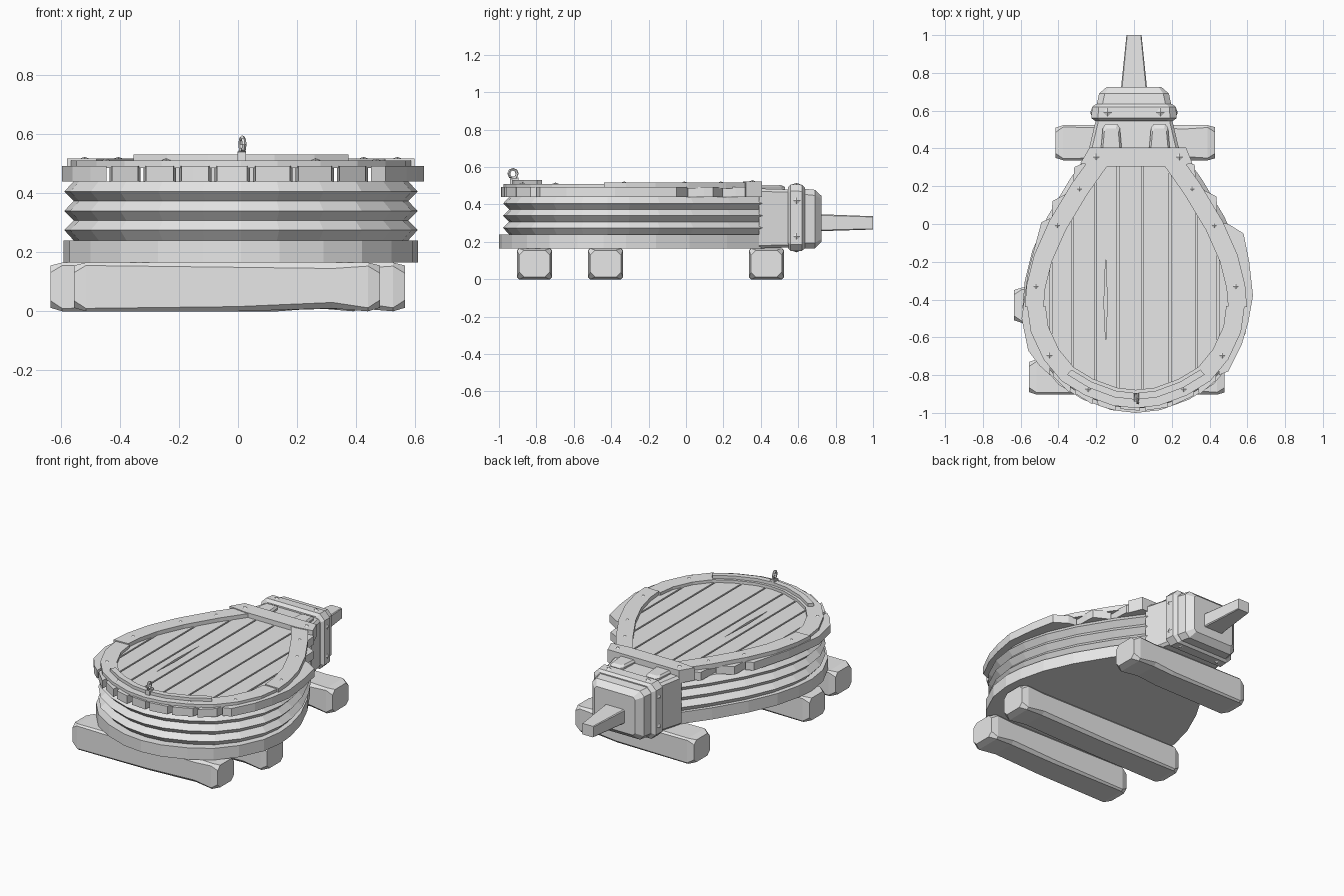
import bpy, bmesh, math, random
from mathutils import Matrix, Vector

if "Cube" in bpy.data.objects:
    bpy.data.objects.remove(bpy.data.objects["Cube"])
random.seed(4)

GREY = bpy.data.materials.new("plain grey")
GREY.use_nodes = True
GREY.diffuse_color = (0.8, 0.8, 0.8, 1)
GREY.node_tree.nodes["Principled BSDF"].inputs["Base Color"].default_value = (0.8, 0.8, 0.8, 1)


def finish(name, bm):
    bmesh.ops.recalc_face_normals(bm, faces=bm.faces)
    me = bpy.data.meshes.new(name)
    bm.to_mesh(me)
    bm.free()
    me.materials.append(GREY)
    ob = bpy.data.objects.new(name, me)
    bpy.context.collection.objects.link(ob)
    return ob


def skin(name, rings):
    """Closed solid through equally long rings of points."""
    bm = bmesh.new()
    vs = [[bm.verts.new(p) for p in r] for r in rings]
    n = len(vs[0])
    for a, b in zip(vs, vs[1:]):
        for i in range(n):
            j = (i + 1) % n
            bm.faces.new((a[i], a[j], b[j], b[i]))
    bm.faces.new(vs[0])
    bm.faces.new(vs[-1])
    return finish(name, bm)


def prism(name, pts, z0, z1):
    return skin(name, [[(x, y, z) for x, y in pts] for z in (z0, z1)])


def loft(name, sections, axis="y", centre=0.0):
    """Chamfered box sections (position, half width, z0, z1, chamfer) along an axis."""
    rings = []
    for t, w, z0, z1, c in sections:
        uv = [(w - c, z0), (w, z0 + c), (w, z1 - c), (w - c, z1),
              (c - w, z1), (-w, z1 - c), (-w, z0 + c), (c - w, z0)]
        rings.append([(centre + u, t, z) if axis == "y" else (t, centre + u, z) for u, z in uv])
    return skin(name, rings)


# Pear-shaped outline: one half, mirrored about the centre line
CX = 0.01
HALF = [(0.22, 0.4), (0.35, 0.22), (0.47, 0.02), (0.55, -0.16), (0.59, -0.32), (0.6, -0.44),
        (0.58, -0.58), (0.51, -0.73), (0.41, -0.85), (0.28, -0.93), (0.13, -0.985), (0, -1.0)]
OUT = HALF + [(-x, y) for x, y in HALF[-2::-1]]


def inset(d, dy=0.0):
    res = []
    for i, (x, y) in enumerate(OUT):
        if i in (0, len(OUT) - 1):
            res.append((CX + x - math.copysign(d * 1.2, x), y + dy))
            continue
        t = (Vector(OUT[i + 1]) - Vector(OUT[i - 1])).normalized()
        res.append((CX + x + t.y * d, y - t.x * d + dy))
    return res


def arc(name, a, b, i0, i1, z0, z1):
    """Strip following the outline between two insets."""
    prism(name, inset(a)[i0:i1 + 1] + inset(b)[i0:i1 + 1][::-1], z0, z1)


# Bottom board and pleated leather
prism("bottom_board", OUT and inset(0), 0.165, 0.24)
pleats = [(0.24, 0.034), (0.275, 0.002), (0.307, 0.034), (0.34, 0.002),
          (0.373, 0.034), (0.405, 0.002), (0.44, 0.034)]
skin("pleated_leather", [[(x, y, z) for x, y in inset(d, 0.02)] for z, d in pleats])


# Top planks with uneven ends poking out under the rim
def edge_y(x, back):
    x = min(abs(x - CX), 0.59)
    side = HALF[:6] if back else HALF[5:]
    for (xa, ya), (xb, yb) in zip(side, side[1:]):
        if min(xa, xb) <= x <= max(xa, xb):
            return ya + (yb - ya) * (x - xa) / (xb - xa)
    return 0.4


SEAMS = [-0.44, -0.325, -0.205, -0.085, 0.045, 0.19, 0.33, 0.445]
Z_PLANK = (0.44, 0.492)
for n, (a, b) in enumerate(zip(SEAMS, SEAMS[1:])):
    a, b = a + 0.005, b - 0.005
    fa, fb = (edge_y(x, False) + random.uniform(-0.006, 0.012) for x in (a, b))
    fa, fb = max(fa, -1), max(fb, -1)
    ya, yb = edge_y(a, True), edge_y(b, True)
    mid, tilt = (ya + yb) / 2, (yb - ya) * 0.15
    ba, bb = mid - tilt, mid + tilt
    right = [(b - 0.009, fb), (b, fb + 0.09), (b, bb - 0.05), (b - 0.004, bb)]
    left = [(a + 0.004, ba), (a, ba - 0.05), (a, fa + 0.09), (a + 0.009, fa)]
    if a < -0.15 < b:  # split plank with a long crack
        m = -0.15
        ends = (m, (fa + fb) / 2), (m, (ba + bb) / 2)
        crack = [(m, -0.62), (0, -0.42), (m, -0.18)]
        for side, s in ((right, 1), (left, -1)):
            cut = [(m, -0.62), (m + s * 0.009, -0.42), (m, -0.18)]
            pts = side + [ends[1]] + cut[::-1] + [ends[0]] if s > 0 else side + [ends[0]] + cut + [ends[1]]
            prism("cracked_plank_half", pts, *Z_PLANK)
    else:
        prism(f"plank_{n + 1}", right + left, *Z_PLANK)
prism("plank_outer_left", [(0.45, 0.01), (0.5, 0.0), (0.58, -0.05), (0.61, -0.2), (0.63, -0.38),
                           (0.605, -0.52), (0.57, -0.64), (0.5, -0.78), (0.45, -0.8)], *Z_PLANK)
prism("plank_outer_right", [(-0.445, 0.03), (-0.49, 0.01), (-0.56, -0.25), (-0.595, -0.5),
                            (-0.56, -0.67), (-0.5, -0.75), (-0.445, -0.8)], *Z_PLANK)

# Raised rim in three lengths, and the front strip
last = len(OUT) - 1
arc("rim_left", 0.012, 0.112, 0, 5, 0.485, 0.517)
arc("rim_right", 0.012, 0.112, last - 5, last, 0.485, 0.517)
arc("rim_front", 0.025, 0.122, 5, last - 5, 0.485, 0.51)
arc("front_strip", 0.07, 0.105, 8, last - 8, 0.505, 0.53)

# Cross strap where the top meets the nozzle box
prism("cross_strap", [(-0.285, 0.32), (-0.235, 0.405), (0.275, 0.405), (0.31, 0.32),
                      (0.2, 0.305), (-0.16, 0.305)], 0.44, 0.522)

# Nozzle box, iron band, end block and spout
loft("nozzle_box", [(0.39, 0.24, 0.165, 0.485, 0.015), (0.56, 0.2, 0.17, 0.48, 0.015)])
loft("iron_band", [(0.545, 0.205, 0.165, 0.49, 0.03), (0.56, 0.226, 0.152, 0.508, 0.035),
                   (0.62, 0.222, 0.152, 0.505, 0.035), (0.635, 0.2, 0.165, 0.49, 0.03)])
loft("end_block", [(0.62, 0.2, 0.165, 0.485, 0.03), (0.69, 0.185, 0.165, 0.478, 0.03),
                   (0.725, 0.145, 0.2, 0.445, 0.015)])
loft("spout", [(0.71, 0.07, 0.257, 0.348, 0.006), (1.0, 0.04, 0.266, 0.337, 0.004)])

# Arched hinge tabs on the nozzle box
for x in (-0.12, 0.135):
    shape = [(-0.055, 0.4), (-0.045, 0.51), (-0.03, 0.53), (0.03, 0.53), (0.045, 0.51), (0.055, 0.4)]
    skin("hinge_tab", [[(x + u * s, 0.4 + (y - 0.4) * s, z) for u, y in shape]
                       for z, s in ((0.47, 1.0), (0.493, 1.0), (0.505, 0.82))])


# Low pyramid nail heads
def nail(loc, normal, r=0.03):
    bm = bmesh.new()
    rot = Vector(normal).to_track_quat("Z", "Y").to_matrix().to_4x4()
    bmesh.ops.create_cone(bm, cap_ends=True, segments=4, radius1=r, radius2=0, depth=0.012,
                          matrix=Matrix.Translation(loc) @ rot)
    finish("nail_head", bm)


middle = inset(0.062)
for i in (1, 2, 4, 7, 9):
    for x, y in (middle[i], middle[last - i]):
        nail((x, y, 0.517 if i < 5 else 0.511), (0, 0, 1))
for s in (-1, 1):
    nail((0.02 + s * 0.22, 0.355, 0.524), (0, 0, 1))
    nail((s * 0.14, 0.59, 0.51), (0, 0, 1))
    nail((s * 0.14, 0.59, 0.15), (0, 0, -1))
    for z in (0.23, 0.42):
        nail((s * 0.226, 0.59, z), (s, 0, 0))

# Ring and staple at the front
bpy.ops.mesh.primitive_torus_add(major_segments=8, minor_segments=5, major_radius=0.023,
                                 minor_radius=0.008, location=(0.015, -0.925, 0.565),
                                 rotation=(0, math.pi / 2, 0.25))
ring = bpy.context.object
ring.name = "pull_ring"
ring.data.materials.append(GREY)
loft("ring_staple", [(-0.94, 0.014, 0.5, 0.54, 0.004), (-0.895, 0.014, 0.5, 0.545, 0.004)], centre=0.013)

# Three rough support beams
for name, x0, x1, y in (("front_beam", -0.555, 0.48, -0.81), ("middle_beam", -0.635, 0.565, -0.43),
                        ("back_beam", -0.415, 0.43, 0.43)):
    loft(name, [(x0, 0.08, 0.012, 0.155, 0.024), (x0 + 0.04, 0.093, 0, 0.165, 0.01),
                (x0 + 0.55, 0.093, 0, 0.165, 0.016), (x1 - 0.16, 0.093, 0.01, 0.165, 0.02),
                (x1 - 0.04, 0.093, 0, 0.165, 0.012), (x1, 0.082, 0.012, 0.155, 0.026)],
         axis="x", centre=y)
